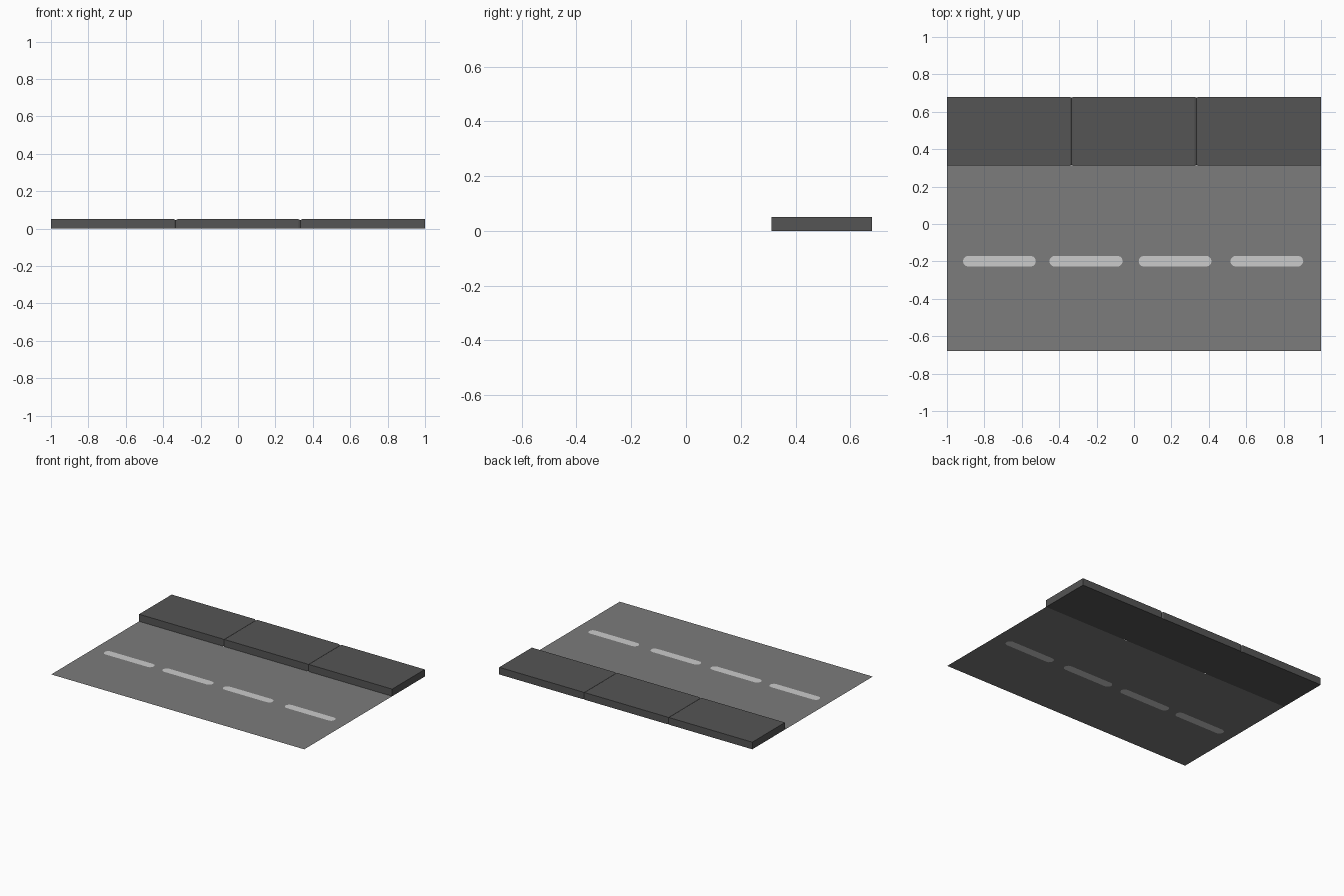
import bpy, math

if "Cube" in bpy.data.objects:
    bpy.data.objects.remove(bpy.data.objects["Cube"])


def material(name, v):
    m = bpy.data.materials.new(name)
    m.diffuse_color = (v, v, v, 1)
    m.use_nodes = True
    m.node_tree.nodes["Principled BSDF"].inputs["Base Color"].default_value = m.diffuse_color
    return m


ASPHALT = material("asphalt grey", 0.20)
PAINT = material("lane paint", 0.60)
PAVING = material("dark paving", 0.09)


def make_object(name, verts, faces, mat):
    mesh = bpy.data.meshes.new(name)
    mesh.from_pydata(verts, [], faces)
    mesh.materials.append(mat)
    mesh.update()
    ob = bpy.data.objects.new(name, mesh)
    bpy.context.collection.objects.link(ob)
    return ob


FRONT, KERB, BACK = -0.68, 0.312, 0.68   # y limits of road and sidewalk
LANE_Y, R, SEG = -0.199, 0.029, 6        # dash centre line, half width, arc steps
DASHES = [(-0.915, -0.525), (-0.453, -0.06), (0.025, 0.415), (0.515, 0.905)]


def half_dash(x0, x1, side):
    """Rounded half outline of a dash, from its left tip to its right tip."""
    pts = []
    for i in range(SEG // 2 + 1):
        a = math.pi / 2 * i / (SEG // 2)
        pts.append((x0 + R - R * math.cos(a), LANE_Y + side * R * math.sin(a), 0))
    return pts + [(x0 + x1 - x, y, z) for x, y, z in reversed(pts)]


# Road sheet: two halves that meet on the centre line and leave room for the dashes
for side, edge, name in ((1, KERB, "road_back_half"), (-1, FRONT, "road_front_half")):
    path = [(-1, LANE_Y, 0)]
    for x0, x1 in DASHES:
        path += half_dash(x0, x1, side)
    path += [(1, LANE_Y, 0), (1, edge, 0), (-1, edge, 0)]
    if side < 0:
        path.reverse()
    make_object(name, path, [list(range(len(path)))], ASPHALT)

# Lane dashes set flush into the road
for i, (x0, x1) in enumerate(DASHES):
    ring = half_dash(x0, x1, -1) + half_dash(x0, x1, 1)[::-1][1:-1]
    make_object(f"lane_dash_{i + 1}", ring, [list(range(len(ring)))], PAINT)

# Sidewalk: box section lofted along x, pinched at the two slab joints
HEIGHT, GROOVE_W, GROOVE_D = 0.051, 0.01, 0.005
stations = [(-1, 0)]
for x in (-1 / 3, 1 / 3):
    stations += [(x - GROOVE_W, 0), (x, GROOVE_D), (x + GROOVE_W, 0)]
stations.append((1, 0))
verts, faces = [], []
for x, d in stations:
    verts += [(x, KERB + d, 0), (x, BACK - d, 0),
              (x, BACK - d, HEIGHT - d), (x, KERB + d, HEIGHT - d)]
for s in range(len(stations) - 1):
    for k in range(4):
        a, b = 4 * s + k, 4 * s + (k + 1) % 4
        faces.append((a, b, b + 4, a + 4)[::-1])
n = len(verts)
faces += [(3, 2, 1, 0), (n - 4, n - 3, n - 2, n - 1)]
make_object("sidewalk", verts, faces, PAVING)
